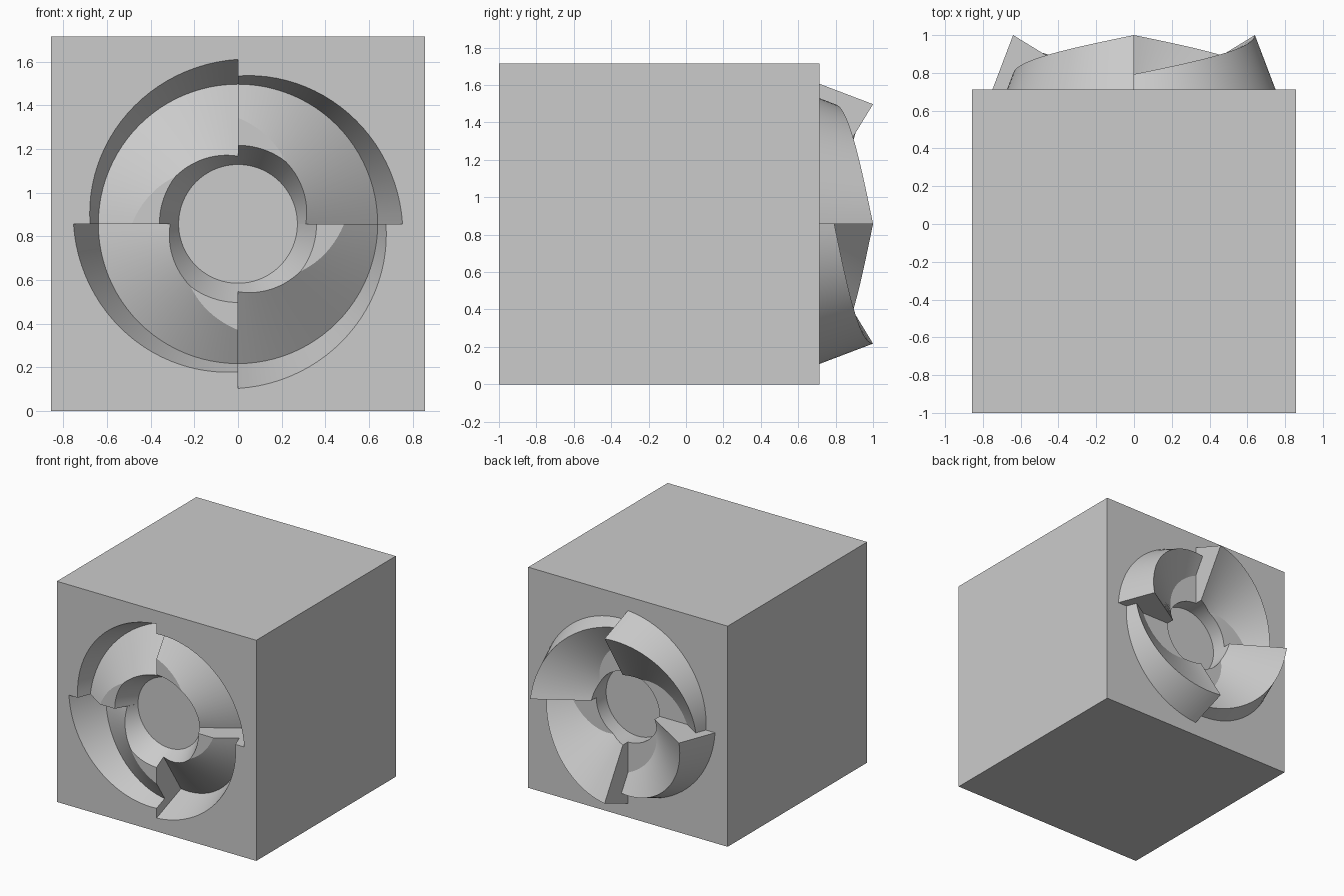
import bpy, bmesh, math

cube = bpy.data.objects.get("Cube")
if cube:
    bpy.data.objects.remove(cube, do_unlink=True)

HALF = 0.8575          # half width of the block
RIDGE = 0.64           # radius of the tooth ridge
FLARE = 0.38           # outward lean of the outer tooth wall
STEPS = 24             # columns per quarter turn

mat = bpy.data.materials.new("plain grey")
mat.use_nodes = True
grey = (0.6, 0.6, 0.6, 1)
mat.diffuse_color = grey
mat.node_tree.nodes["Principled BSDF"].inputs["Base Color"].default_value = grey

bm = bmesh.new()


def tooth_profile(h, slope, bore, taper):
    """Radius and height of outer foot, ridge, inner foot and bore rim."""
    rim = max(0, (h - slope * (RIDGE - bore)) / (1 + taper * slope))
    bore_r = bore - taper * rim
    foot = bore_r if rim > 0 else RIDGE - h / slope
    return [(RIDGE + FLARE * h, 0), (RIDGE, h), (foot, rim), (bore_r, rim)]


def ratchet_face(base, high, low, slope, bore, taper, floor):
    """Four ramped teeth and a central bore; returns the square border loop."""
    border, floor_loop, first, last = [], [], None, None

    def vert(r, h, a):
        return bm.verts.new((r * math.cos(a), base + h, HALF + r * math.sin(a)))

    for quarter in range(4):
        for i in range(STEPS + 1):
            t = i / STEPS
            a = (quarter + t) * math.pi / 2
            edge = HALF / max(abs(math.cos(a)), abs(math.sin(a)))
            pts = tooth_profile(high + (low - high) * t, slope, bore, taper)
            col = [vert(edge, 0, a)] + [vert(r, h, a) for r, h in pts]
            col.append(vert(floor[0], floor[1], a))
            if i:
                for j in range(len(col) - 1):
                    bm.faces.new((last[j], last[j + 1], col[j + 1], col[j]))
            elif last:
                bm.faces.new(last[1:5] + col[4:0:-1])   # upright step
            if i < STEPS:
                border.append(col[0])
                floor_loop.append(col[-1])
            first = first or col
            last = col
    bm.faces.new(last[1:5] + first[4:0:-1])
    bm.faces.new(floor_loop)
    return border


# Socket in the front, matching teeth on the back
front = ratchet_face(-1, 0.30, 0.10, 0.65, 0.36, 0.58, (0.272, 0.16))
back = ratchet_face(0.713, 0.287, 0.08, 0.61, 0.272, 0, (0.272, -0.12))

# Block sides
for k in range(len(front)):
    n = (k + 1) % len(front)
    bm.faces.new((front[k], front[n], back[n], back[k]))

bmesh.ops.remove_doubles(bm, verts=bm.verts, dist=0.0002)
bmesh.ops.recalc_face_normals(bm, faces=bm.faces)

mesh = bpy.data.meshes.new("ratchet_block")
bm.to_mesh(mesh)
bm.free()
mesh.materials.append(mat)
block = bpy.data.objects.new("ratchet_block", mesh)
bpy.context.collection.objects.link(block)
bpy.context.view_layer.objects.active = block
block.select_set(True)
bpy.ops.object.shade_smooth_by_angle(angle=math.radians(25))
